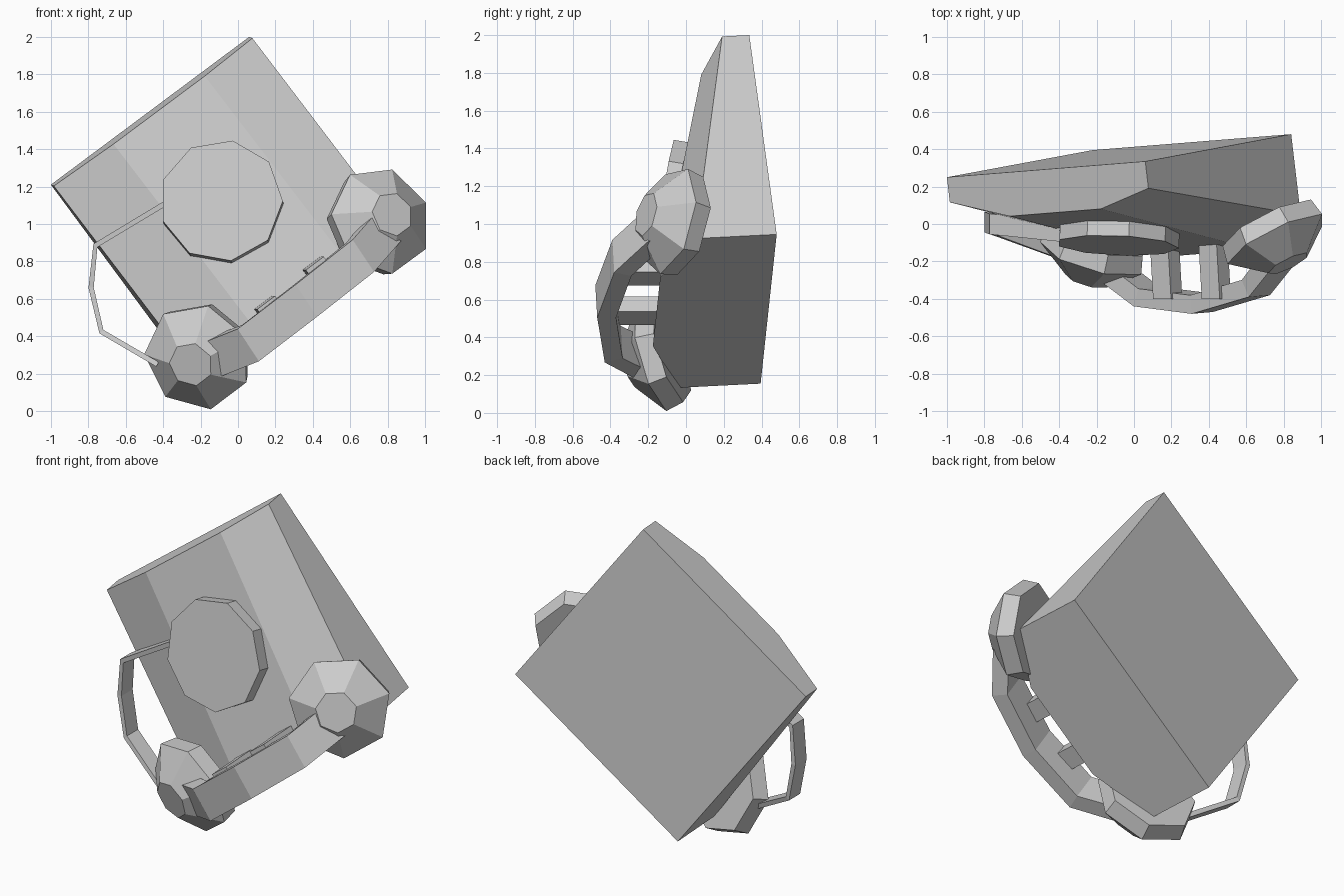
import bpy, bmesh, math
from mathutils import Vector as V

if "Cube" in bpy.data.objects:
    bpy.data.objects.remove(bpy.data.objects["Cube"])


def loft(name, rings):
    """Closed solid skinned through rings with equal point counts."""
    bm = bmesh.new()
    rows = [[bm.verts.new(p) for p in r] for r in rings]
    n = len(rows[0])
    for a, b in zip(rows, rows[1:]):
        for i in range(n):
            j = (i + 1) % n
            bm.faces.new((a[i], a[j], b[j], b[i]))
    bm.faces.new(rows[0][::-1])
    bm.faces.new(rows[-1])
    bmesh.ops.recalc_face_normals(bm, faces=bm.faces)
    me = bpy.data.meshes.new(name)
    bm.to_mesh(me)
    bm.free()
    ob = bpy.data.objects.new(name, me)
    bpy.context.collection.objects.link(ob)
    return ob


def ring(center, normal, ref, radius, sides):
    """Regular polygon around an axis, first corner towards ref."""
    a = (ref - normal * ref.dot(normal)).normalized()
    b = normal.cross(a)
    angles = [2 * math.pi * i / sides for i in range(sides)]
    return [center + radius * (a * math.cos(t) + b * math.sin(t)) for t in angles]


def ribbon(name, pts, w, t0, t1):
    """Flat strip along a path: w is the half width, t0..t1 the thickness span."""
    pts = [V(p) for p in pts]
    rings = []
    for i, p in enumerate(pts):
        tan = pts[min(i + 1, len(pts) - 1)] - pts[max(i - 1, 0)]
        nrm = w.cross(tan).normalized()
        rings.append([p - w + nrm * t0, p + w + nrm * t0,
                      p + w + nrm * t1, p - w + nrm * t1])
    return loft(name, rings)


# Tilted frame of the main casing: square back, u and v along its edges
origin = V((0.06, 0.335, 2.0))
u = V((-1.06, -0.085, -0.79))
v = V((0.78, 0.145, -1.055))
front = u.cross(v).normalized()


def section(s, depths):
    base = origin + v * s
    pts = [base, base + u]
    for t, d in zip((1, 0.71, 0.25, 0), depths):
        pts.append(base + u * t + front * d)
    return pts


# Wedge casing with three front facets
loft("casing", [section(0, (0.135, 0.235, 0.235, 0.145)),
                section(1, (0.44, 0.6, 0.6, 0.435))])

# Nine-sided disc on the sloped front
axis = V((-0.042, -0.986, 0.162)).normalized()
face = V((-0.09, -0.115, 1.125))
loft("front_disc", [ring(face - axis * d, axis, V((0.06, 0, 0.33)), 0.33, 9)
                    for d in (0, 0.09)])

# Two ear cups mirrored across the headband's middle plane
side = -u.normalized()
mid = V((0.28, -0.11, 0.645))


def reflect(vec):
    return vec - side * (2 * vec.dot(side))


cup_c = V((0.765, -0.09, 1.02))
cup_n = V((0.43, -0.87, 0.23)).normalized()
cup_ref = V((-0.185, -0.03, 0.28))
cup = [ring(cup_c + cup_n * h, cup_n, cup_ref, r, 7)
       for h, r in ((-0.1, 0.275), (0, 0.295), (0.14, 0.12))]
loft("right_ear_cup", cup)
loft("left_ear_cup", [[mid + reflect(p - mid) for p in r] for r in cup])

# Faceted headband
ribbon("headband",
       [(-0.27, -0.19, 0.24), (-0.19, -0.25, 0.255), (0.055, -0.435, 0.353),
        (0.365, -0.475, 0.59), (0.67, -0.385, 0.83),
        (0.81, -0.21, 0.99), (0.84, -0.13, 1.03)],
       V((-0.057, -0.005, 0.086)), 0, 0.1)

# Two posts between headband and casing
for name, x, z in (("lower_post", 0.16, 0.54), ("upper_post", 0.42, 0.75)):
    ribbon(name, [(x + 0.02, -0.40, z), (x, -0.05, z)],
           V((0.048, 0, 0.036)), -0.05, 0.05)

# Thin strap from the left cup round to the disc
ribbon("strap",
       [(-0.43, -0.12, 0.25), (-0.73, -0.01, 0.425), (-0.785, 0.01, 0.66),
        (-0.762, 0.0, 0.885), (-0.38, -0.04, 1.115)],
       V((0, 0.055, 0)), -0.014, 0.014)
